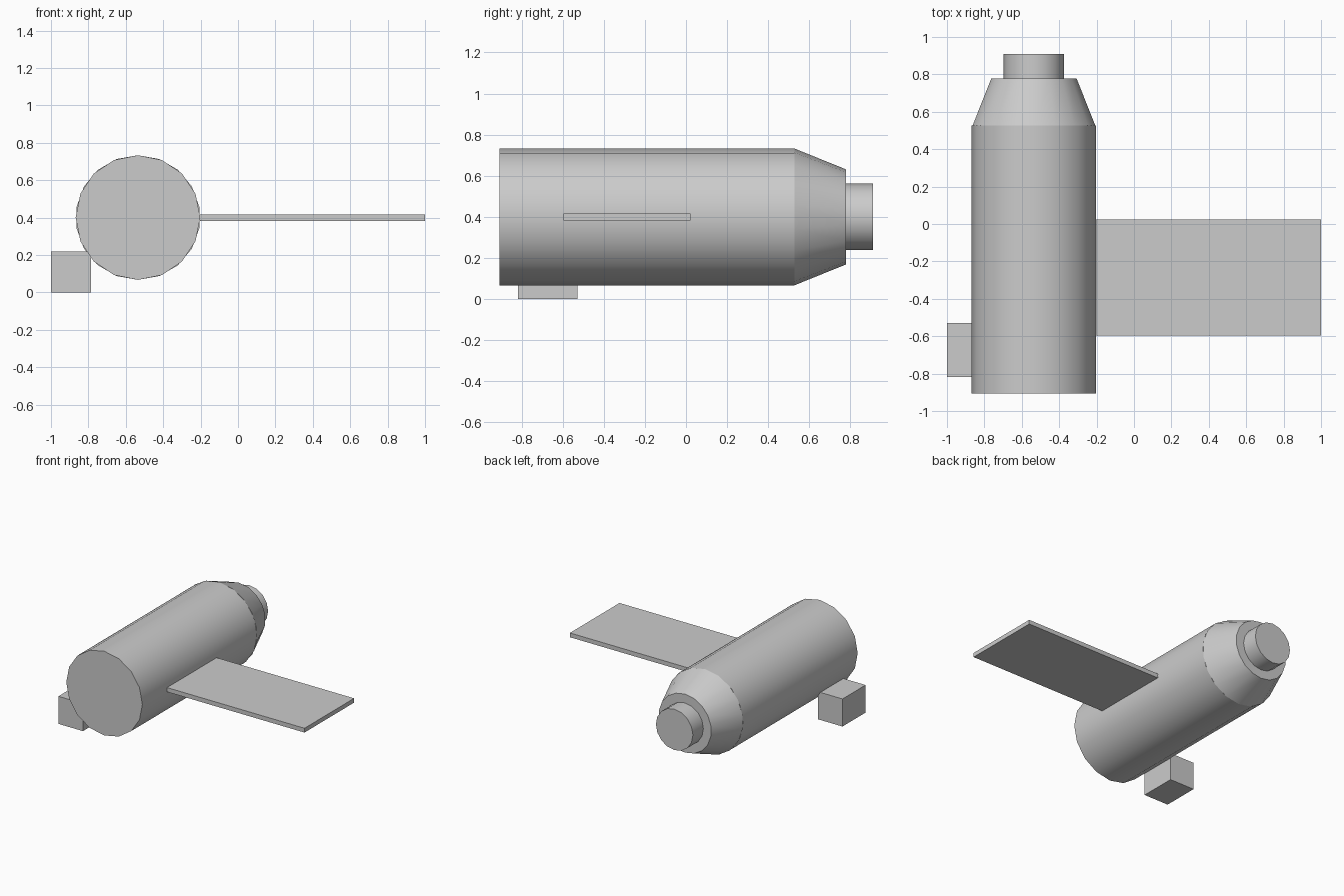
import bpy, bmesh, math

if "Cube" in bpy.data.objects:
    bpy.data.objects.remove(bpy.data.objects["Cube"])

CX, CZ = -0.535, 0.40  # axis of the round parts


def finish(name, bm, smooth=False):
    bmesh.ops.recalc_face_normals(bm, faces=bm.faces)
    mesh = bpy.data.meshes.new(name)
    bm.to_mesh(mesh)
    bm.free()
    obj = bpy.data.objects.new(name, mesh)
    bpy.context.collection.objects.link(obj)
    if smooth:
        bpy.ops.object.select_all(action='DESELECT')
        obj.select_set(True)
        bpy.context.view_layer.objects.active = obj
        bpy.ops.object.shade_smooth_by_angle(angle=math.radians(35))
    return obj


def drum(name, y0, r0, y1, r1, sides):
    """Capped frustum along y with a vertex at the top."""
    bm = bmesh.new()
    rings = []
    for y, r in ((y0, r0), (y1, r1)):
        rings.append([bm.verts.new((CX + r * math.sin(math.tau * i / sides), y,
                                    CZ + r * math.cos(math.tau * i / sides)))
                      for i in range(sides)])
    a, b = rings
    for i in range(sides):
        j = (i + 1) % sides
        bm.faces.new((a[i], a[j], b[j], b[i]))
    bm.faces.new(a)
    bm.faces.new(b)
    return finish(name, bm, True)


def box(name, lo, hi):
    bm = bmesh.new()
    bmesh.ops.create_cube(bm, size=1)
    for v in bm.verts:
        v.co = [(l + h) / 2 + c * (h - l) for l, h, c in zip(lo, hi, v.co)]
    return finish(name, bm)


# Main body, tapered shoulder and end collar
drum("body", -0.907, 0.333, 0.527, 0.333, 16)
drum("tapered_shoulder", 0.527, 0.333, 0.778, 0.2315, 18)
drum("end_collar", 0.778, 0.162, 0.909, 0.162, 16)

# Flat side panel and small equipment block
box("side_panel", (-0.203, -0.597, 0.382), (1.0, 0.023, 0.416))
box("equipment_block", (-1.0, -0.817, 0.0), (-0.785, -0.528, 0.218))
